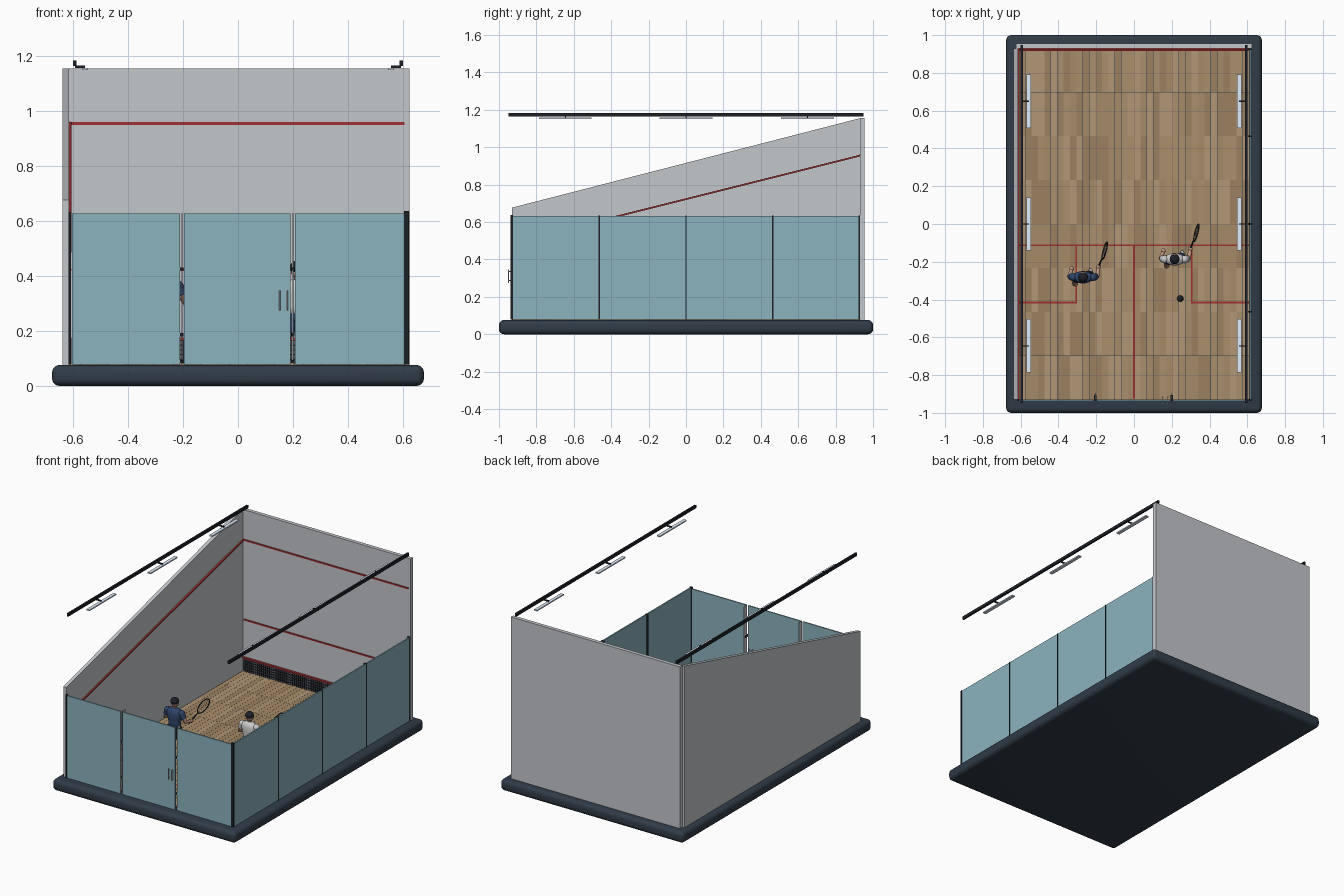
import bpy, bmesh, math, random
from mathutils import Vector, Matrix

if "Cube" in bpy.data.objects:
    bpy.data.objects.remove(bpy.data.objects["Cube"])

random.seed(4)
MATS = {}


def mat(name, *rgb):
    m = bpy.data.materials.new(name)
    m.diffuse_color = (*rgb, 1)
    m.use_nodes = True
    m.node_tree.nodes["Principled BSDF"].inputs["Base Color"].default_value = m.diffuse_color
    MATS[name] = m


mat("navy", .03, .045, .065); mat("black", .012, .015, .02); mat("wall", .55, .57, .6)
mat("glass", .26, .45, .52); mat("red", .35, .03, .03); mat("metal", .6, .63, .66)
mat("lamp", .75, .85, .95); mat("skin", .55, .32, .22); mat("white", .8, .8, .82)
mat("blue_cloth", .03, .06, .15); mat("tin", .1, .11, .13)
for i, c in enumerate([(.38, .26, .14), (.44, .31, .18), (.33, .22, .12), (.41, .28, .15)]):
    mat(f"wood{i}", *c)


def finish(name, bm, m, smooth=False):
    me = bpy.data.meshes.new(name)
    bmesh.ops.recalc_face_normals(bm, faces=bm.faces[:])
    bm.to_mesh(me)
    bm.free()
    ob = bpy.data.objects.new(name, me)
    bpy.context.collection.objects.link(ob)
    me.materials.append(MATS[m])
    if smooth:
        me.shade_smooth()
    return ob


def add_box(bm, x0, x1, y0, y1, z0, z1):
    mx = Matrix.Translation(((x0 + x1) / 2, (y0 + y1) / 2, (z0 + z1) / 2)) @ Matrix.Diagonal((x1 - x0, y1 - y0, z1 - z0, 1))
    bmesh.ops.create_cube(bm, size=1, matrix=mx)


def boxes(name, m, *lims):
    bm = bmesh.new()
    for l in lims:
        add_box(bm, *l)
    return finish(name, bm, m)


def side_prism(name, m, x0, x1, yz):
    """Extrude a y-z outline along x."""
    bm = bmesh.new()
    f = bm.faces.new([bm.verts.new((x0, y, z)) for y, z in yz])
    r = bmesh.ops.extrude_face_region(bm, geom=[f])
    bmesh.ops.translate(bm, vec=(x1 - x0, 0, 0), verts=[v for v in r["geom"] if isinstance(v, bmesh.types.BMVert)])
    return finish(name, bm, m)


def tubes(name, m, paths, res=3, cyclic=False):
    """Round tubes; each path is a list of (point, radius)."""
    cu = bpy.data.curves.new(name, "CURVE")
    cu.dimensions, cu.bevel_depth, cu.bevel_resolution, cu.use_fill_caps = "3D", 1, res, True
    for path in paths:
        sp = cu.splines.new("POLY")
        sp.points.add(len(path) - 1)
        sp.use_cyclic_u = cyclic
        for p, (co, r) in zip(sp.points, path):
            p.co, p.radius = (*co, 1), r
    ob = bpy.data.objects.new(name, cu)
    bpy.context.collection.objects.link(ob)
    cu.materials.append(MATS[m])


def ball(name, m, c, r, scale=(1, 1, 1)):
    bm = bmesh.new()
    bmesh.ops.create_uvsphere(bm, u_segments=20, v_segments=12, radius=r,
                              matrix=Matrix.Translation(c) @ Matrix.Diagonal((*scale, 1)))
    return finish(name, bm, m, True)


def loft(name, m, c, rings, n=20):
    """Stack of ellipses (z, rx, ry) around c."""
    bm = bmesh.new()
    loops = [[bm.verts.new((c[0] + rx * math.cos(k * math.tau / n), c[1] + ry * math.sin(k * math.tau / n), z))
              for k in range(n)] for z, rx, ry in rings]
    for a, b in zip(loops, loops[1:]):
        for k in range(n):
            bm.faces.new((a[k], a[(k + 1) % n], b[(k + 1) % n], b[k]))
    bm.faces.new(loops[0])
    bm.faces.new(loops[-1])
    return finish(name, bm, m, True)


F = .083  # floor level

# Rounded base
base = boxes("base", "navy", (-.677, .677, -1, 1, 0, .076))
bev = base.modifiers.new("round", "BEVEL")
bev.width, bev.segments = .027, 5
base.data.shade_smooth()

# Plank floor, sorted by shade
planks = [[] for _ in range(4)]
w, l, g = 1.22 / 36, 1.86 / 8, .0004
for i in range(36):
    for j in range(8):
        x, y = -.61 + i * w, -.93 + j * l
        planks[random.randrange(4)].append((x + g, x + w - g, y + g, y + l - g, .07, F))
for k, p in enumerate(planks):
    boxes(f"floor_planks_{k}", f"wood{k}", *p)

# Red floor markings
h = .0045
marks = [(-.61, .61, -.112 - h, -.112 + h, F, F + .001), (-h, h, -.925, -.112, F, F + .001)]
for s in (-1, 1):
    marks.append((s * .305 - h, s * .305 + h, -.42, -.112, F, F + .001))
    a, b = sorted((s * .305, s * .61))
    marks.append((a, b, -.42, -.411, F, F + .001))
boxes("floor_lines", "red", *marks)

# Solid walls
boxes("front_wall", "wall", (-.624, .624, .93, .955, .07, 1.155))
side_prism("side_wall", "wall", -.639, -.615, [(-.93, .07), (.93, .07), (.93, 1.155), (-.93, .677)])

# Red wall lines
boxes("front_wall_lines", "red", (-.607, .607, .925, .931, .95, .96), (-.607, .607, .925, .931, .418, .428),
      (-.607, .607, .915, .931, .168, .176))
side_prism("side_wall_line", "red", -.616, -.606, [(-.93, .485), (.93, .95), (.93, .96), (-.93, .495)])

# Tin board with grille
boxes("tin_board", "tin", (-.607, .607, .922, .931, F, .168))
boxes("tin_grille", "black", *[(x * .0152 - .002, x * .0152 + .002, .918, .923, F, .168) for x in range(-39, 40)],
      *[(-.607, .607, .918, .923, F + .012 + k * .017, F + .016 + k * .017) for k in range(5)])

# Glass walls
boxes("back_glass", "glass", *[(a, b, -.937, -.928, F - .005, .627) for a, b in ((-.605, -.212), (-.197, .192), (.207, .604))])
seams = [-.93, -.465, 0, .465, .93]
boxes("side_glass", "glass", *[(.613, .622, a + .003, b - .003, F - .005, .633) for a, b in zip(seams, seams[1:])])
boxes("side_glass_posts", "black", *[(.604, .624, y - .004, y + .004, F - .005, .635) for y in seams[1:4]],
      (.604, .624, .922, .93, F - .005, .635))
boxes("corner_posts", "black", (.605, .623, -.938, -.926, F - .005, .637), (-.617, -.608, -.938, -.926, F - .005, .633))
boxes("glass_fins", "metal", *[(x - .002, x + .002, -.928, -.895, F, .63) for x in (-.2045, .1995)])
boxes("fin_brackets", "black", *[(x - .006, x + .006, -.934, -.905, z, z + .012) for x in (-.2045, .1995) for z in (F, .18, .42)])

# Door handles
for x in (.152, .179):
    tubes("door_handle", "metal", [[((x, y, .275), .0033), ((x, y, .347), .0033)] for y in (-.949, -.916)]
          + [[((x, -.949, z), .002), ((x, -.916, z), .002)] for z in (.287, .335)])

# Light rails and lamp panels
for s in (-1, 1):
    boxes("light_rail", "black", (s * .594 - .006, s * .594 + .006, -.948, .948, 1.164, 1.184))
    boxes("lamp_panels", "lamp", *[(s * .557 - .011, s * .557 + .011, y - .141, y + .141, 1.15, 1.158) for y in (-.645, 0, .65)])
    boxes("lamp_arms", "black", *[(min(s * .557, s * .594), max(s * .557, s * .594), y - .003, y + .003, 1.157, 1.166)
                                  for y in (-.645, 0, .65)])

# Ball
ball("ball", "black", (.245, -.395, F + .017), .017)


def player(o, shirt, shorts):
    P = lambda x, y, z: Vector((o[0] + x, o[1] + y, z))
    # Legs, socks and shoes
    for x, y in ((-.042, -.03), (.04, .012)):
        tubes("leg", "skin", [[(P(x * .6, 0, .24), .021), (P(x * .9, y * .4 + .012, .175), .016),
                               (P(x, y - .004, .145), .016), (P(x, y, .10), .010)]])
        tubes("sock", "white", [[(P(x, y, .122), .0145), (P(x, y, .095), .0115)]])
        ball("shoe", "white", P(x, y + .01, F + .010), .012, (1, 2.1, .9))
        tubes("shorts_leg", shorts, [[(P(x * .5, 0, .26), .026), (P(x * .85, y * .3 + .006, .195), .027)]])
    # Torso
    loft("shorts", shorts, P(0, 0, 0), [(.235, .038, .028), (.25, .045, .032), (.275, .041, .029)])
    loft("shirt", shirt, P(0, 0, 0), [(.262, .043, .031), (.29, .041, .029), (.33, .05, .033), (.36, .058, .032),
                                      (.378, .046, .026), (.388, .018, .017)])
    # Head and hair
    tubes("neck", "skin", [[(P(0, .002, .375), .012), (P(0, .004, .41), .012)]])
    ball("head", "skin", P(0, .006, .421), .026, (.88, 1, 1.15))
    ball("hair", "black", P(0, .001, .431), .0265, (.98, 1.02, .92))
    # Arms
    hand_l, hand_r = P(-.06, .045, .29), P(.083, .055, .30)
    for sx, elbow, hand in ((-1, P(-.072, .005, .31), hand_l), (1, P(.075, .005, .31), hand_r)):
        sh = P(sx * .052, 0, .362)
        ball("shoulder", shirt, sh, .021)
        tubes("sleeve", shirt, [[(sh, .0205), (sh.lerp(elbow, .6), .0185)]])
        tubes("arm", "skin", [[(sh, .014), (elbow, .0125), (hand, .009)]])
        ball("hand", "skin", hand, .0125)
    # Racket: handle, hoop and strings
    c = P(.115, .14, .375)
    u = (c - hand_r).normalized()
    v = Vector((1, 0, 0)).cross(u).normalized()
    a, b = .052, .039
    tubes("racket_handle", "black", [[(hand_r - u * .02, .005), (hand_r + u * .03, .005), (c - u * a, .003)]])
    tubes("racket_hoop", "black", [[(c + u * a * math.cos(t * math.tau / 32) + v * b * math.sin(t * math.tau / 32), .0035)
                                    for t in range(32)]], 2, True)
    lines = []
    for k in range(-3, 4):
        q = k / 4
        e = math.sqrt(1 - q * q)
        for d1, d2 in ((u * a, v * b), (v * b, u * a)):
            lines.append([(c + d1 * q - d2 * e, .0005), (c + d1 * q + d2 * e, .0005)])
    tubes("racket_strings", "white", lines, 0)


# Two players in the same pose
player((-.27, -.282), "blue_cloth", "black")
player((.215, -.187), "white", "blue_cloth")
